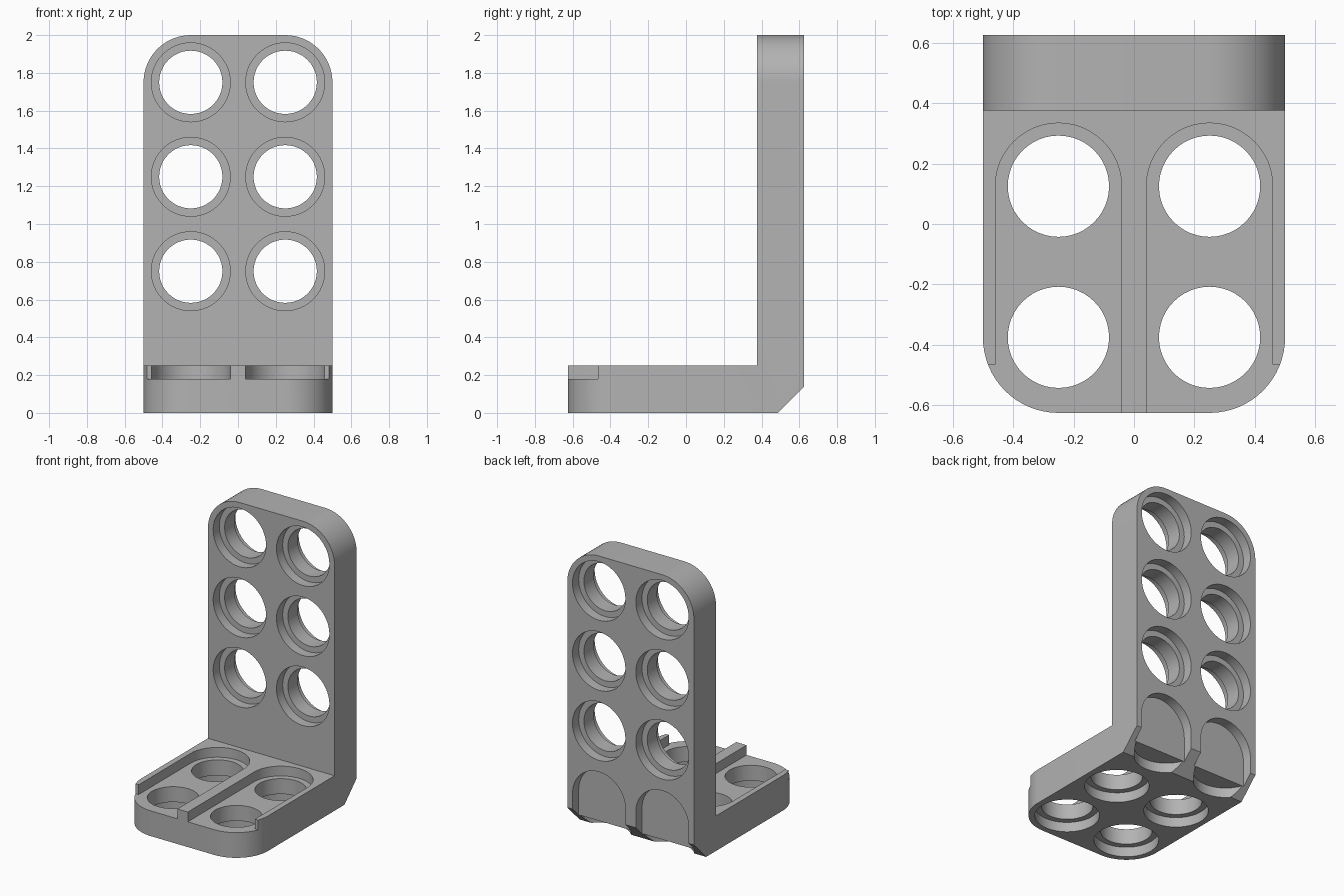
import bpy, bmesh
from math import sin, cos, pi
from mathutils import Vector

if "Cube" in bpy.data.objects:
    bpy.data.objects.remove(bpy.data.objects["Cube"], do_unlink=True)

THICK, DEPTH = 0.25, 0.07          # plate thickness, recess depth
HOLE, RECESS = 0.1675, 0.209       # radii
SEG = 48

# Material
grey = bpy.data.materials.new("plain_grey")
grey.use_nodes = True
colour = (0.45, 0.45, 0.45, 1)
grey.diffuse_color = colour
grey.node_tree.nodes["Principled BSDF"].inputs["Base Color"].default_value = colour


def prism(name, points, axis, lo, hi):
    """Extrude a 2D outline along the x, y or z axis."""
    place = {"x": lambda a, b, c: (c, a, b),
             "y": lambda a, b, c: (a, c, b),
             "z": lambda a, b, c: (a, b, c)}[axis]
    bm = bmesh.new()
    face = bm.faces.new([bm.verts.new(place(a, b, lo)) for a, b in points])
    new = bmesh.ops.extrude_face_region(bm, geom=[face])["geom"]
    shift = Vector(place(0, 0, hi - lo))
    bmesh.ops.translate(bm, vec=shift, verts=[v for v in new if isinstance(v, bmesh.types.BMVert)])
    bmesh.ops.recalc_face_normals(bm, faces=bm.faces)
    mesh = bpy.data.meshes.new(name)
    bm.to_mesh(mesh)
    bm.free()
    mesh.materials.append(grey)
    obj = bpy.data.objects.new(name, mesh)
    bpy.context.collection.objects.link(obj)
    return obj


def circle(a, b, r):
    return [(a + r * cos(2 * pi * i / SEG), b + r * sin(2 * pi * i / SEG)) for i in range(SEG)]


def arch(a, b, r, end, up=1):
    """Half circle around (a, b) with straight sides running to end."""
    arc = [(a + r * cos(pi * i / 24), b + up * r * sin(pi * i / 24)) for i in range(25)]
    return arc + [(a - r, end), (a + r, end)]


# Bracket: L-shaped side profile with a chamfered heel
back, top, heel = 0.625, 2.0, 0.138
profile = [(-back, 0), (back - heel, 0), (back, heel), (back, top),
           (back - THICK, top), (back - THICK, THICK), (-back, THICK)]
bracket = prism("bracket", profile, "x", -0.5, 0.5)

# Round the front corners of the foot and the top corners of the upright
bm = bmesh.new()
bm.from_mesh(bracket.data)
corners = [e for e in bm.edges
           if all(v.co.y < 0.01 - back for v in e.verts) and abs(e.verts[0].co.x - e.verts[1].co.x) < 0.01
           or all(v.co.z > top - 0.01 for v in e.verts) and abs(e.verts[0].co.x - e.verts[1].co.x) < 0.01]
bmesh.ops.bevel(bm, geom=corners, offset=0.25, segments=16, profile=0.5, affect="EDGES")
bm.to_mesh(bracket.data)
bm.free()

cutters = []


def cut(points, axis, lo, hi):
    cutters.append(prism("cutter", points, axis, lo, hi))


for x in (-0.25, 0.25):
    side = 1 if x > 0 else -1
    # Upright holes, recessed on both faces
    for z in (0.75, 1.25, 1.75):
        cut(circle(x, z, HOLE), "y", 0.2, 0.8)
        cut(circle(x, z, RECESS), "y", 0.3, back - THICK + DEPTH)
        cut(circle(x, z, RECESS), "y", back - DEPTH, 0.8)
    # Foot holes, recessed underneath
    for y in (-0.375, 0.125):
        cut(circle(x, y, HOLE), "z", -0.2, 0.4)
        cut(circle(x, y, RECESS), "z", -0.2, DEPTH)
    # Open channels on top of the foot, with the outer rails ending short
    cut(arch(x, 0.125, RECESS, -0.8), "z", THICK - DEPTH, 0.4)
    outer, inner = side * 0.6, side * 0.3
    cut([(inner, -0.9), (outer, -0.9), (outer, -0.465), (inner, -0.465)],
        "z", THICK - DEPTH, 0.45)
    # Arched pockets at the heel, behind and underneath
    cut(arch(x, 0.25, RECESS, -0.2), "y", back - DEPTH, 0.8)
    cut(arch(x, back, RECESS, 0.8, -1), "z", -0.2, DEPTH)

# Apply every cut, then remove the cutters
for c in cutters:
    mod = bracket.modifiers.new("cut", "BOOLEAN")
    mod.operation = "DIFFERENCE"
    mod.solver = "EXACT"
    mod.object = c
    c.hide_render = True
graph = bpy.context.evaluated_depsgraph_get()
result = bpy.data.meshes.new_from_object(bracket.evaluated_get(graph))
bracket.modifiers.clear()
bracket.data = result
for c in cutters:
    bpy.data.objects.remove(c, do_unlink=True)
result.materials.clear()
result.materials.append(grey)

# Smooth the curved walls while keeping edges crisp
for o in bpy.context.selected_objects:
    o.select_set(False)
bracket.select_set(True)
bpy.context.view_layer.objects.active = bracket
bpy.ops.object.shade_smooth_by_angle(angle=pi / 6)
